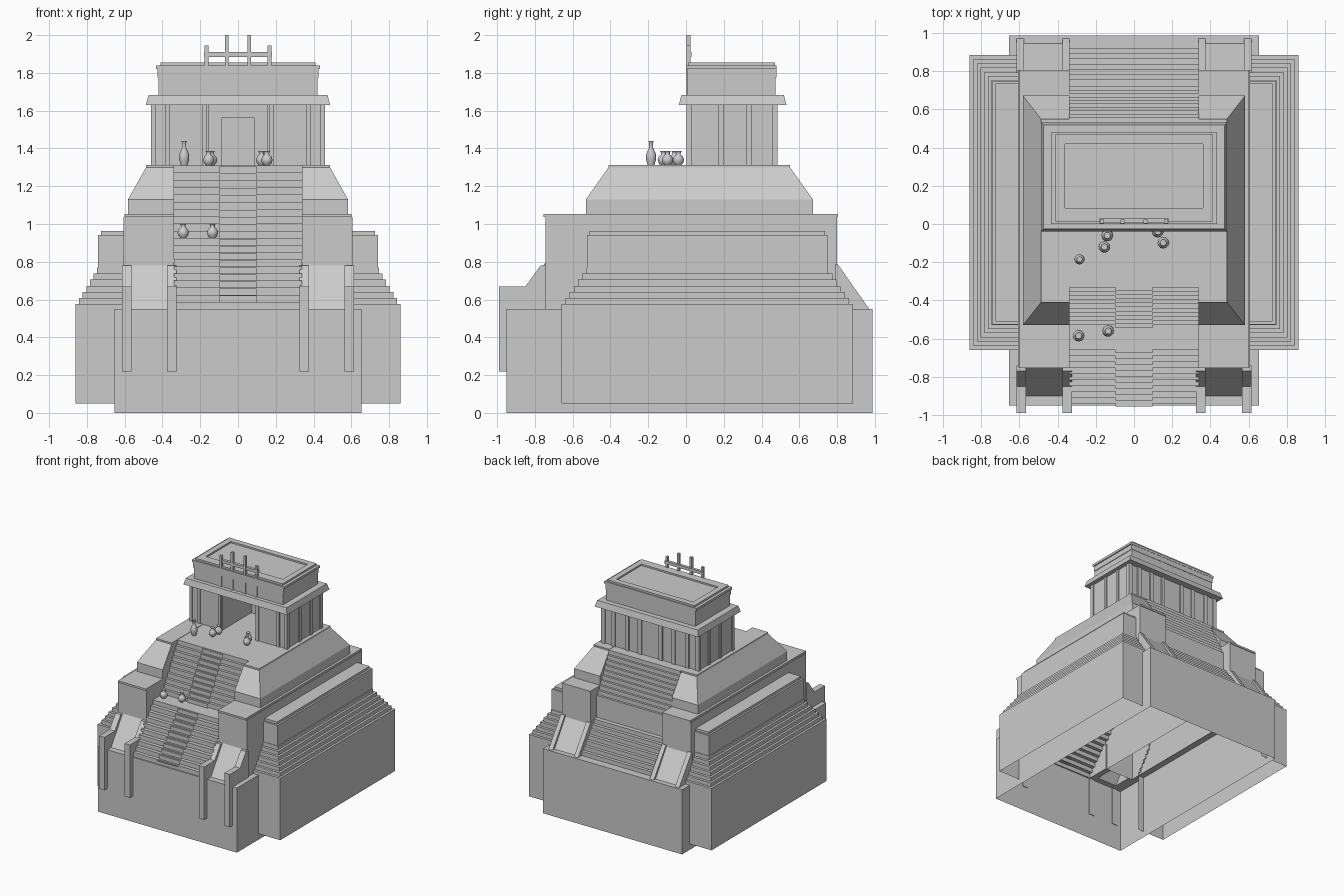
import bpy, bmesh, math

if "Cube" in bpy.data.objects:
    bpy.data.objects.remove(bpy.data.objects["Cube"])


def make(name, verts, faces, mirror=False):
    me = bpy.data.meshes.new(name)
    me.from_pydata(verts, [], faces)
    bm = bmesh.new()
    bm.from_mesh(me)
    bmesh.ops.recalc_face_normals(bm, faces=bm.faces)
    bm.to_mesh(me)
    bm.free()
    ob = bpy.data.objects.new(name, me)
    bpy.context.collection.objects.link(ob)
    if mirror:
        ob.modifiers.new("mirror", "MIRROR").use_mirror_merge = False
    return ob


def loft(name, loops, closed=True, caps=(False, True), mirror=False):
    n = len(loops[0])
    verts = [p for loop in loops for p in loop]
    faces = []
    for k in range(len(loops) - 1):
        for i in range(n if closed else n - 1):
            j = (i + 1) % n
            faces.append((k*n + i, k*n + j, k*n + n + j, k*n + n + i))
    if caps[0]:
        faces.append(tuple(range(n)))
    if caps[1]:
        faces.append(tuple(range(len(verts) - n, len(verts))))
    return make(name, verts, faces, mirror)


def rect(x0, x1, y0, y1, z):
    return [(x0, y0, z), (x1, y0, z), (x1, y1, z), (x0, y1, z)]


def box(name, x0, x1, y0, y1, z0, z1, mirror=False):
    return loft(name, [rect(x0, x1, y0, y1, z0), rect(x0, x1, y0, y1, z1)],
                caps=(True, True), mirror=mirror)


def across(name, prof, x0, x1, solid=False, mirror=False):
    loops = [[(x, y, z) for y, z in prof] for x in (x0, x1)]
    return loft(name, loops, solid, (solid, solid), mirror)


def flight(y0, z0, y1, z1, n):
    pts = []
    for i in range(n):
        y = y0 + (y1 - y0) * i / n
        pts += [(y, z0 + (z1 - z0) * i / n), (y, z0 + (z1 - z0) * (i + 1) / n)]
    return pts


# Narrow base walls, open underneath, with a ledge along each side
loft("base_wall", [rect(-.655, .655, -.95, .988, z) for z in (0, .55)], caps=(False, False))
make("base_ledge", rect(.6, .655, -.95, .988, .55), [(0, 1, 2, 3)], True)

# Stepped side wings
wing = [(.86, -.66, .885, .05)]
for i in range(7):
    x, y0, y1, z = .86 - .019*i, -.66 + .022*i, .885 - .022*i, .577 + .032*i
    wing.append((x, y0, y1, z))
    if i < 6:
        wing.append((x - .019, y0 + .022, y1 - .022, z))
wing += [(.74, -.525, .75, .77), (.74, -.525, .75, .943), (.725, -.51, .735, .943),
         (.725, -.51, .735, .963)]
loft("side_wing", [[(.6, a, z), (x, a, z), (x, b, z), (.6, b, z)] for x, a, b, z in wing],
     False, (False, True), True)

# Upper tiers on each side of the stairs
tiers = [(.607, -.745, .8, .55), (.607, -.745, .8, 1.037), (.602, -.755, .806, 1.037),
         (.602, -.755, .806, 1.053), (.582, -.53, .672, 1.053), (.582, -.53, .672, 1.13),
         (.487, -.41, .55, 1.3), (.487, -.41, .55, 1.313)]
loft("upper_tier", [rect(.338, x, a, b, z) for x, a, b, z in tiers], mirror=True)

# Central stairs, running over the platform and down the back
front = ([(-.95, .55)] + flight(-.94, .55, -.63, .925, 10)
         + flight(-.53, .925, -.31, 1.31, 10))
back = flight(.92, .55, .73, .80, 7) + [(.72, .80)] + flight(.72, .95, .54, 1.31, 10)
across("stairs", front + back[::-1] + [(.988, .55)], -.34, .34)
across("stair_strip", [(y - .015, z - .004) for y, z in front[2:]] + [(-.3, 1.306)],
       -.097, .097)

# Ramps and rails flanking the stairs
across("front_ramp", [(-.745, .78), (-.9, .55), (-.95, .55)], .34, .61, mirror=True)
across("back_ramp", [(.8, .77), (.945, .55), (.988, .55)], .34, .61, mirror=True)
front_rail = [(-.99, .22), (-.945, .22), (-.945, .55), (-.74, .55), (-.74, .78),
              (-.77, .78), (-.85, .67), (-.99, .67)]
back_rail = [(.79, .55), (.97, .55), (.805, .785), (.79, .785)]
for x, w in ((.325, .05), (.565, .05)):
    across("front_rail", front_rail, x, x + w, True, True)
    across("back_rail", back_rail, x + .012, x + w, True, True)
# Cheek walls between the lower flight and the ramps
across("stair_cheek", [(-.94, .55), (-.74, .55), (-.74, .80)], .34, .341, True, True)

# Temple walls with a deep porch and an inner doorway
half = [(.45, .475), (.45, .012), (.155, .012), (.155, .4), (.085, .4), (.085, .44)]
plan = half + [(-x, y) for x, y in half[::-1]]
loft("temple_walls", [[(x, y, z) for x, y in plan] for z in (1.31, 1.635)])
box("door_lintel", -.09, .09, .398, .44, 1.565, 1.63)

# Pilasters
for x in (.165, .36, .435):
    box("front_pilaster", x, x + .025, .003, .02, 1.31, 1.63, True)
for x in (.08, .2, .33, .425):
    box("back_pilaster", x, x + .035, .465, .485, 1.31, 1.63, True)
for y in (.003, .17, .32, .455):
    box("side_pilaster", .44, .46, y, y + .03, 1.31, 1.63, True)

# Roof with eave, cornices and sunken top
roof = [(.44, .01, .48, 1.63), (.488, -.038, .532, 1.63), (.474, -.025, .518, 1.682),
        (.42, .008, .475, 1.682), (.42, .008, .475, 1.775), (.425, .004, .478, 1.775),
        (.425, .004, .478, 1.82), (.434, 0, .48, 1.82), (.434, 0, .48, 1.84),
        (.41, .012, .47, 1.84), (.41, .012, .47, 1.855), (.362, .085, .42, 1.855),
        (.362, .085, .42, 1.842)]
loft("roof", [rect(-x, x, a, b, z) for x, a, b, z in roof], caps=(True, True))

# Roof comb
for x, top in ((.157, 1.945), (.05, 2.0)):
    box("comb_post", x, x + .02, .002, .024, 1.68, top, True)
box("comb_bar", -.18, .18, .006, .03, 1.885, 1.91)

# Pots
round_pot = [(.014, 0), (.026, .014), (.03, .03), (.024, .047), (.012, .058),
             (.012, .066), (.017, .076)]
tall_pot = [(.017, 0), (.026, .03), (.027, .055), (.018, .078), (.01, .095),
            (.01, .118), (.015, .13)]


def pot(name, prof, x, y, z, n=12):
    rings = [[(x + r*math.cos(2*math.pi*i/n), y + r*math.sin(2*math.pi*i/n), z + h)
              for i in range(n)] for r, h in prof]
    ob = loft(name, rings, caps=(True, True))
    bpy.context.view_layer.objects.active = ob
    ob.select_set(True)
    bpy.ops.object.shade_smooth_by_angle(angle=math.radians(50))
    ob.select_set(False)


pot("tall_pot", tall_pot, -.285, -.185, 1.31)
pot("tall_pot", tall_pot, -.285, -.43, .94)
for x, y, z in ((-.155, -.12, 1.31), (-.14, -.06, 1.31), (.125, -.04, 1.31),
                (.153, -.098, 1.31), (-.29, -.585, .925), (-.135, -.56, .925)):
    pot("round_pot", round_pot, x, y, z)
